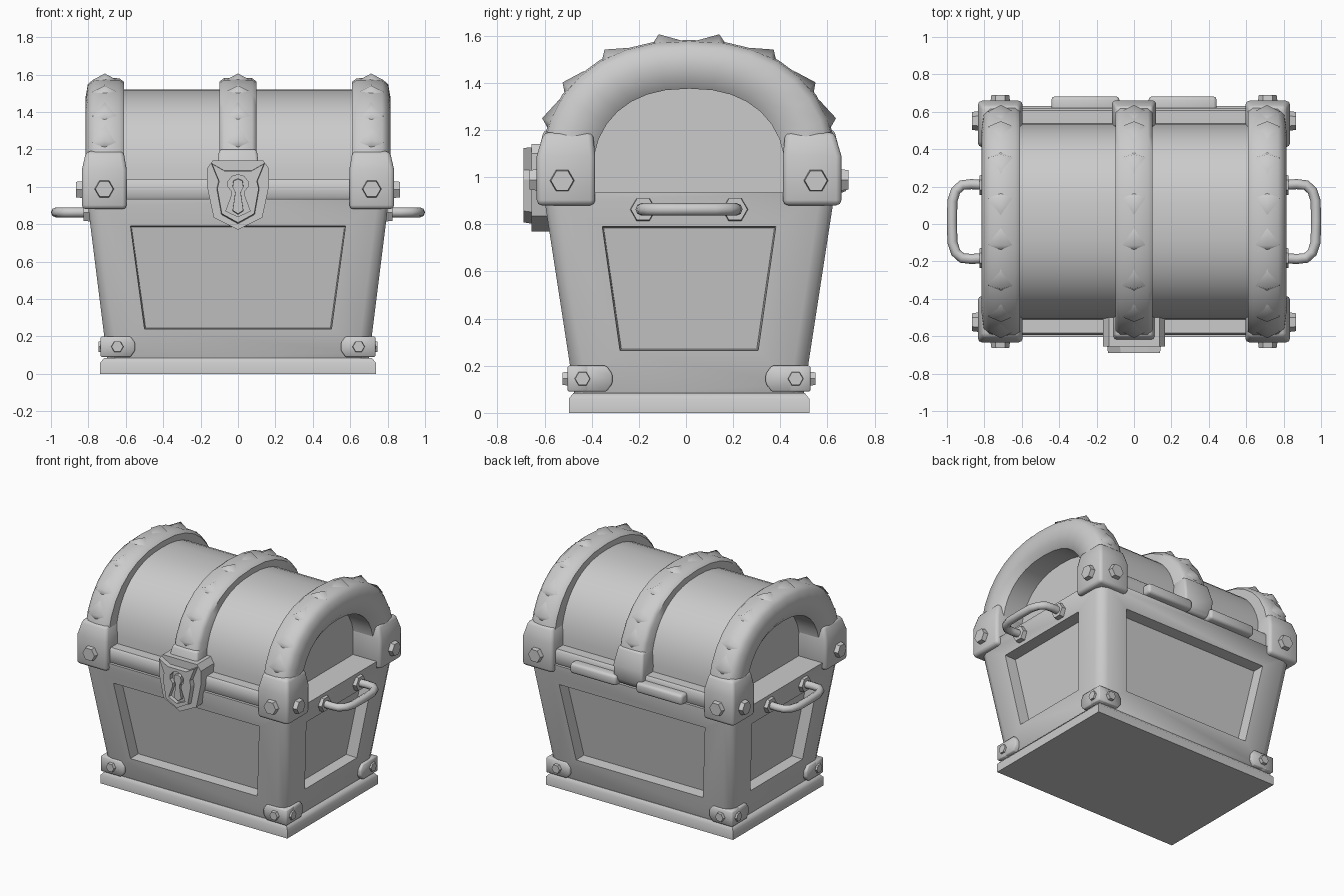
import bpy, bmesh
from math import sin, cos, pi, radians
from mathutils import Vector

if "Cube" in bpy.data.objects:
    bpy.data.objects.remove(bpy.data.objects["Cube"])

CY = 0.013  # depth centre of the chest


def shade(ob, smooth):
    bpy.ops.object.select_all(action='DESELECT')
    ob.select_set(True)
    bpy.context.view_layer.objects.active = ob
    if ob.type == 'CURVE':
        bpy.ops.object.convert(target='MESH')
    for m in [m.name for m in ob.modifiers]:
        bpy.ops.object.modifier_apply(modifier=m)
    if smooth:
        bpy.ops.object.shade_smooth_by_angle(angle=radians(smooth))


def finish(name, bm, smooth=50, bevel=0, seg=2):
    bmesh.ops.remove_doubles(bm, verts=bm.verts, dist=1e-5)
    bmesh.ops.recalc_face_normals(bm, faces=bm.faces)
    me = bpy.data.meshes.new(name)
    bm.to_mesh(me)
    bm.free()
    ob = bpy.data.objects.new(name, me)
    bpy.context.collection.objects.link(ob)
    if bevel:
        m = ob.modifiers.new('bevel', 'BEVEL')
        m.width, m.segments, m.limit_method = bevel, seg, 'ANGLE'
    shade(ob, smooth)
    return ob


def loft(name, rings, closed=True, **kw):
    """Skin equal-length rings of 3D points; closed rings are capped."""
    bm = bmesh.new()
    vs = [[bm.verts.new(p) for p in r] for r in rings]
    n = len(vs[0])
    for a, b in zip(vs, vs[1:]):
        for i in range(n if closed else n - 1):
            bm.faces.new((a[i], a[(i + 1) % n], b[(i + 1) % n], b[i]))
    if closed:
        bm.faces.new(vs[0])
        bm.faces.new(vs[-1])
    return finish(name, bm, **kw)


def prism(name, pts, d0, d1, axis, taper=1.0, **kw):
    """Extrude a (u, z) outline along x or y, optionally tapering the far end."""
    cu, cz = (sum(p[i] for p in pts) / len(pts) for i in (0, 1))
    far = [(cu + (u - cu) * taper, cz + (z - cz) * taper) for u, z in pts]
    put = (lambda u, d, z: (u, d, z)) if axis == 'y' else (lambda u, d, z: (d, u, z))
    return loft(name, [[put(u, d0, z) for u, z in pts], [put(u, d1, z) for u, z in far]], **kw)


def rect(cx, cy, hx, hy, z):
    return [(cx + a * hx, cy + b * hy, z) for a, b in ((-1, -1), (1, -1), (1, 1), (-1, 1))]


def hexagon(u, z, r):
    return [(u + r * cos(i * pi / 3), z + r * sin(i * pi / 3)) for i in range(6)]


def bolt(u, z, r, d0, d1, axis):
    prism('bolt', hexagon(u, z, r), d0, d1, axis, 0.88, smooth=0)


# plinth
loft('plinth', [rect(0, CY, .737, .51, 0), rect(0, CY, .737, .51, .06), rect(0, CY, .715, .49, .085)])

# tapered body with rounded corners and a sunken panel on every side
hx = lambda z: .69 + .125 * z
hy = lambda z: .474 + .154 * z
Z0, Z1 = .07, .935
bm = bmesh.new()
for side in range(4):
    front = side % 2 == 0
    half, out = (hx, hy) if front else (hy, hx)
    wb, wt, zb = (.5, .575, .24) if front else (.293, .368, .265)
    sg = -1 if side < 2 else 1

    def quad(b, t, z0, z1, d):
        res = []
        for u, z in ((-b, z0), (b, z0), (t, z1), (-t, z1)):
            o = sg * (out(z) - d)
            res.append(bm.verts.new((u, CY + o, z) if front else (o, CY + u, z)))
        return res
    q = [quad(half(Z0), half(Z1), Z0, Z1, 0), quad(wb, wt, zb, .79, 0),
         quad(wb - .006, wt - .006, zb + .006, .784, .08)]
    for a, b in zip(q, q[1:]):
        for i in range(4):
            bm.faces.new((a[i], a[(i + 1) % 4], b[(i + 1) % 4], b[i]))
    bm.faces.new(q[-1])
for z in (Z0, Z1):
    bm.faces.new([bm.verts.new(p) for p in rect(0, CY, hx(z), hy(z), z)])
bmesh.ops.remove_doubles(bm, verts=bm.verts, dist=1e-5)
bmesh.ops.recalc_face_normals(bm, faces=bm.faces)
corner = [e for e in bm.edges if len(e.link_faces) == 2 and abs(e.verts[0].co.z - e.verts[1].co.z) > .8]
bmesh.ops.bevel(bm, geom=corner, offset=.06, segments=2, profile=.5, affect='EDGES')
finish('body', bm, 58)


# slightly squared arch, t from 0 (back) to pi (front)
def arch(a, b, t, n=2.3):
    c, s = cos(t), max(sin(t), 0)
    return Vector((0, CY + a * (1 if c > 0 else -1) * abs(c) ** (2 / n), 1 + b * s ** (2 / n)))


# lid rim and barrel
X = Vector((1, 0, 0))
loft('lid_rim', [rect(0, CY, .62, .595, .93), rect(0, CY, .62, .607, .945),
                 rect(0, CY, .62, .607, 1.025), rect(0, CY, .62, .595, 1.04)])
loft('lid_barrel', [[arch(.525, .52, pi * i / 24, 2.35) + X * x for i in range(25)] for x in (-.62, .62)])


def band(name, section, a_in, b_in):
    """section: (x, f) with f = 0 on the outer arch and 1 on the inner arch."""
    rings = []
    for i in range(17):
        o, n = arch(.632, .582, pi * i / 16), arch(a_in, b_in, pi * i / 16)
        rings.append([o.lerp(n, f) + X * x for x, f in section])
    loft(name, rings)


def ridges(x):
    """Low scale-like ridges across a band, steep on the lower side."""
    for s in (-1, 1):
        for deg in (9, 30, 52, 69):
            t = pi / 2 - s * radians(deg)
            mid = arch(.632, .582, t)
            up = (arch(.632, .582, t + s * .05) - mid).normalized()
            nrm = Vector((0, s * up.z, -s * up.y))
            bm = bmesh.new()
            tip = bm.verts.new(mid + nrm * .03 + X * x)
            ring = [bm.verts.new(mid - nrm * .008 + up * u + X * (x + w))
                    for u, w in ((-.03, 0), (0, -.07), (.1, 0), (0, .07))]
            for i in range(4):
                bm.faces.new((ring[i], ring[(i + 1) % 4], tip))
            bm.faces.new(ring)
            finish('band_ridge', bm, 70)


for s in (-1, 1):
    # end bands; their inner face is the wall of the recess in front of the flat lid end
    band('end_band', [(s * x, f) for x, f in ((.61, 1), (.61, .1), (.635, .01), (.71, 0), (.77, .03),
                                              (.803, .16), (.815, .5), (.805, .8), (.775, 1))], .41, .375)
    ridges(s * .712)
band('middle_band', [(-.1, 1), (-.1, .14), (-.075, .01), (0, 0), (.075, .01), (.1, .14), (.1, 1)], .46, .44)
ridges(0)
for s in (-1, 1):
    y = CY + s * .57
    loft('middle_band_foot', [rect(0, y, .07, .055, .945), rect(0, y, .112, .075, .985),
                              rect(0, y, .117, .077, 1.08), rect(0, y - s * .01, .1, .055, 1.2)], bevel=.015)

# corner feet of the lid bands, lower corner brackets and their bolts
for sx in (-1, 1):
    for sy in (-1, 1):
        fx, fy = sx * .715, CY + sy * .522
        loft('band_foot', [rect(fx, fy, .12, .124, .88), rect(fx, fy, .12, .124, 1.09),
                           rect(fx - sx * .003, fy - sy * .01, .1, .104, 1.19)], smooth=60, bevel=.022)
        bolt(sx * .715, .988, .054, CY + sy * .63, CY + sy * .677, 'y')
        bolt(CY + sy * .538, .985, .054, sx * .82, sx * .866, 'x')
        for axis, a, b, su, sd, off, d in (('y', .55, .735, sx, sy, CY, .515),
                                           ('x', .325, .515, sy, sx, 0, .735)):
            o = CY if axis == 'x' else 0
            shape = [(o + su * u, z) for u, z in ((a, .125), (a + .025, .09), (b, .09),
                                                  (b, .2), (a + .025, .2), (a, .165))]
            prism('corner_bracket', shape, off + sd * (d - .09), off + sd * d, axis, bevel=.006, seg=1)
        bolt(sx * .645, .145, .035, CY + sy * .5, CY + sy * .536, 'y')
        bolt(CY + sy * .452, .145, .035, sx * .725, sx * .747, 'x')

for s in (-1, 1):
    # side handles with hexagonal mounts
    for sy in (-1, 1):
        prism('handle_mount', hexagon(CY + sy * .195, .863, .058), s * .77, s * .825, 'x', .9, smooth=0)
    cu = bpy.data.curves.new('handle', 'CURVE')
    cu.dimensions, cu.bevel_depth, cu.bevel_resolution, cu.use_fill_caps = '3D', .027, 2, True
    pts = [(.79, .195), (.87, .2), (.92, .195), (.953, .165), (.971, .11), (.973, 0)]
    pts += [(x, -y) for x, y in reversed(pts[:-1])]
    sp = cu.splines.new('POLY')
    sp.points.add(len(pts) - 1)
    for p, (x, y) in zip(sp.points, pts):
        p.co = (s * x, CY + y, .863, 1)
    ob = bpy.data.objects.new('handle', cu)
    bpy.context.collection.objects.link(ob)
    shade(ob, 60)
    # back hinges
    loft('hinge', [rect(s * .26, .635, .182, .047, z) for z in (.935, 1.008)], bevel=.018)


# lock: back plate and horned shield with a keyhole cut
def mirrored(pts):
    return pts + [(-x, z) for x, z in reversed(pts) if x != 0]


prism('lock_plate', mirrored([(0, 1.14), (.135, 1.14), (.165, 1.1), (.165, 1.0), (.13, .835), (0, .77)]),
      -.5, -.655, 'y', smooth=0)
shield = prism('lock_shield', mirrored([(0, 1.088), (.075, 1.088), (.145, 1.128), (.105, 1.03),
                                        (.115, .99), (.09, .85), (0, .8)]), -.64, -.69, 'y', .96, smooth=0)
hole = [(.055 * sin(radians(a)), 1.015 + .05 * cos(radians(a))) for a in (36, 72, 108, 144)]
key = prism('keyhole_cutter', mirrored([(0, 1.065)] + hole + [(.035, .95), (.065, .87), (0, .84)]),
            -.66, -.75, 'y', smooth=0)
key.hide_render = True
m = shield.modifiers.new('keyhole', 'BOOLEAN')
m.operation, m.object, m.solver = 'DIFFERENCE', key, 'EXACT'
shade(shield, 0)
bpy.data.objects.remove(key)

# raised tongue inside the keyhole
prism('keyhole_tongue', mirrored([(0, 1.045), (.025, 1.035), (.03, 1.0), (.015, .97), (.03, .87), (0, .85)]),
      -.65, -.682, 'y', .95, smooth=0)
